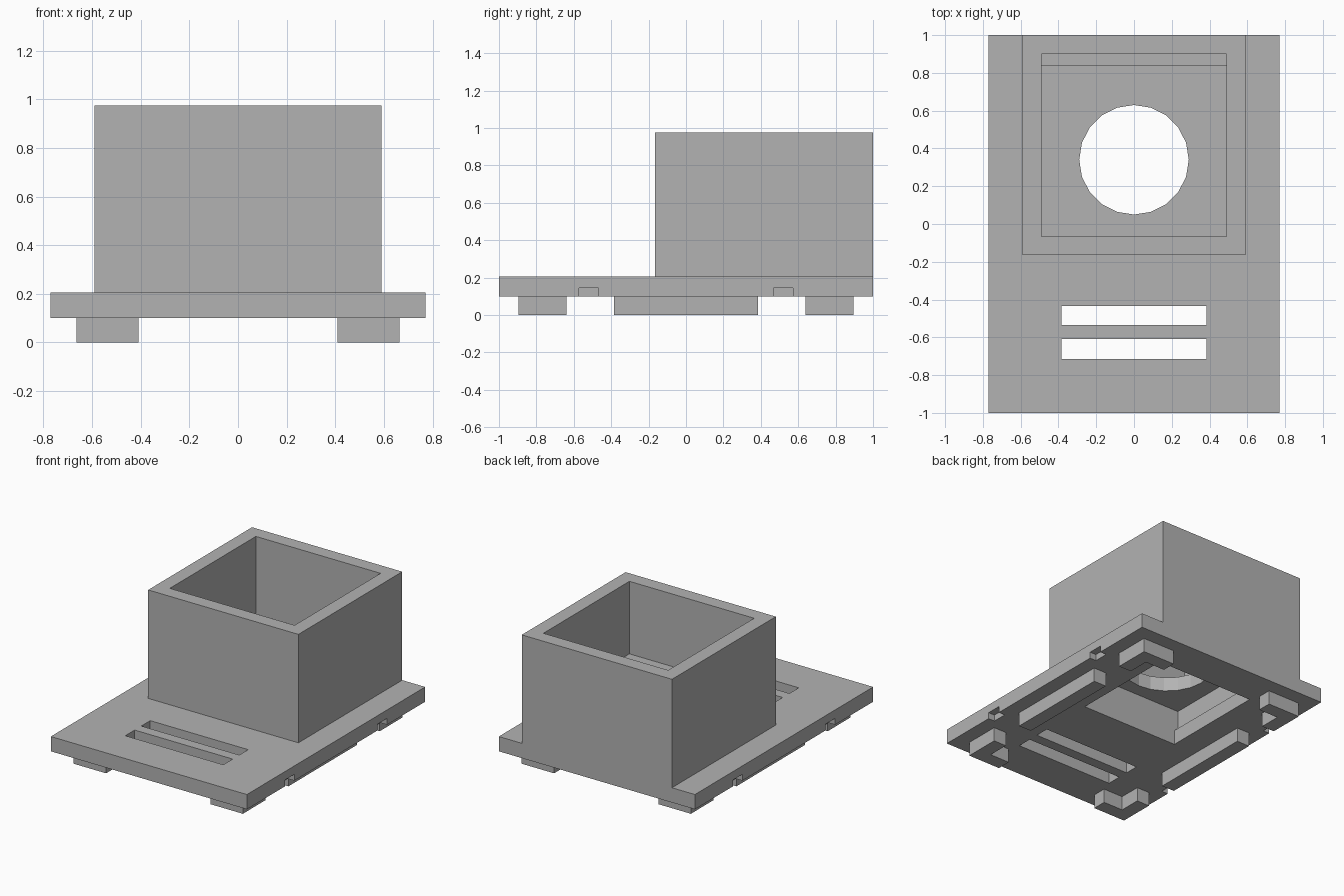
import bpy
import bmesh
from mathutils import Matrix, Vector

cube = bpy.data.objects.get("Cube")
if cube:
    bpy.data.objects.remove(cube, do_unlink=True)

grey = bpy.data.materials.new("plain_grey")
grey.use_nodes = True
colour = (0.45, 0.45, 0.45, 1)
grey.diffuse_color = colour
grey.node_tree.nodes["Principled BSDF"].inputs["Base Color"].default_value = colour

BOTTOM, TOP = 0.1, 0.205      # base plate heights
CEILING, FLOOR = 0.36, 0.46   # shelf inside the holder


def finish(name, bm):
    mesh = bpy.data.meshes.new(name)
    bm.to_mesh(mesh)
    bm.free()
    mesh.materials.append(grey)
    obj = bpy.data.objects.new(name, mesh)
    bpy.context.collection.objects.link(obj)
    return obj


def box(name, x, y, z):
    """Box from (low, high) ranges on each axis."""
    bm = bmesh.new()
    bmesh.ops.create_cube(bm, size=1)
    for v in bm.verts:
        v.co = Vector([(r[0] + r[1]) / 2 + c * (r[1] - r[0])
                       for r, c in zip((x, y, z), v.co)])
    return finish(name, bm)


def cylinder(name, centre, radius, depth):
    bm = bmesh.new()
    bmesh.ops.create_cone(bm, cap_ends=True, segments=20, radius1=radius,
                          radius2=radius, depth=depth,
                          matrix=Matrix.Translation(centre))
    return finish(name, bm)


def cut(obj, cutters):
    """Subtract every cutter, then remove the cutters."""
    for c in cutters:
        c.hide_render = True
        mod = obj.modifiers.new("cut", "BOOLEAN")
        mod.operation = "DIFFERENCE"
        mod.solver = "EXACT"
        mod.object = c
        bpy.context.view_layer.objects.active = obj
        bpy.ops.object.modifier_apply(modifier=mod.name)
        bpy.data.objects.remove(c, do_unlink=True)


# Base plate with pocket opening, two vent slots and edge notches
plate = box("base_plate", (-0.77, 0.77), (-1, 1), (BOTTOM, TOP))
pocket_y = (-0.045, 0.725)
cutters = [box("pocket_cutter", (-0.385, 0.385), pocket_y, (0, 0.3))]
for y in ((-0.535, -0.435), (-0.715, -0.61)):
    cutters.append(box("slot_cutter", (-0.385, 0.385), y, (0, 0.3)))
for side in (-1, 1):
    for y in (-0.52, 0.52):
        x = sorted((side * 0.72, side * 0.9))
        cutters.append(box("notch_cutter", x, (y - 0.052, y + 0.052), (0, 0.145)))
cut(plate, cutters)

# Square holder with open top, shelf with round hole, and pocket beneath
holder = box("holder_box", (-0.59, 0.59), (-0.165, 1), (TOP, 0.975))
cut(holder, [
    box("cavity_cutter", (-0.49, 0.49), (-0.065, 0.9), (FLOOR, 1.2)),
    box("trench_cutter", (-0.49, 0.49), (0.84, 0.9), (CEILING, 1.2)),
    box("under_cutter", (-0.415, 0.415), pocket_y, (0, CEILING)),
    cylinder("hole_cutter", (0, 0.34, 0.4), 0.29, 0.3),
])

# Side runners and L-shaped corner feet
for side, label in ((1, "left"), (-1, "right")):
    outer = sorted((side * 0.565, side * 0.665))
    box(label + "_runner", outer, (-0.385, 0.385), (0, BOTTOM))
    for end, where in ((-1, "front"), (1, "back")):
        foot = box(f"{where}_{label}_foot", sorted((side * 0.41, side * 0.665)),
                   sorted((end * 0.64, end * 0.895)), (0, BOTTOM))
        cut(foot, [box("foot_cutter", sorted((side * 0.3, side * 0.565)),
                       sorted((end * 0.5, end * 0.795)), (-0.1, 0.2))])
